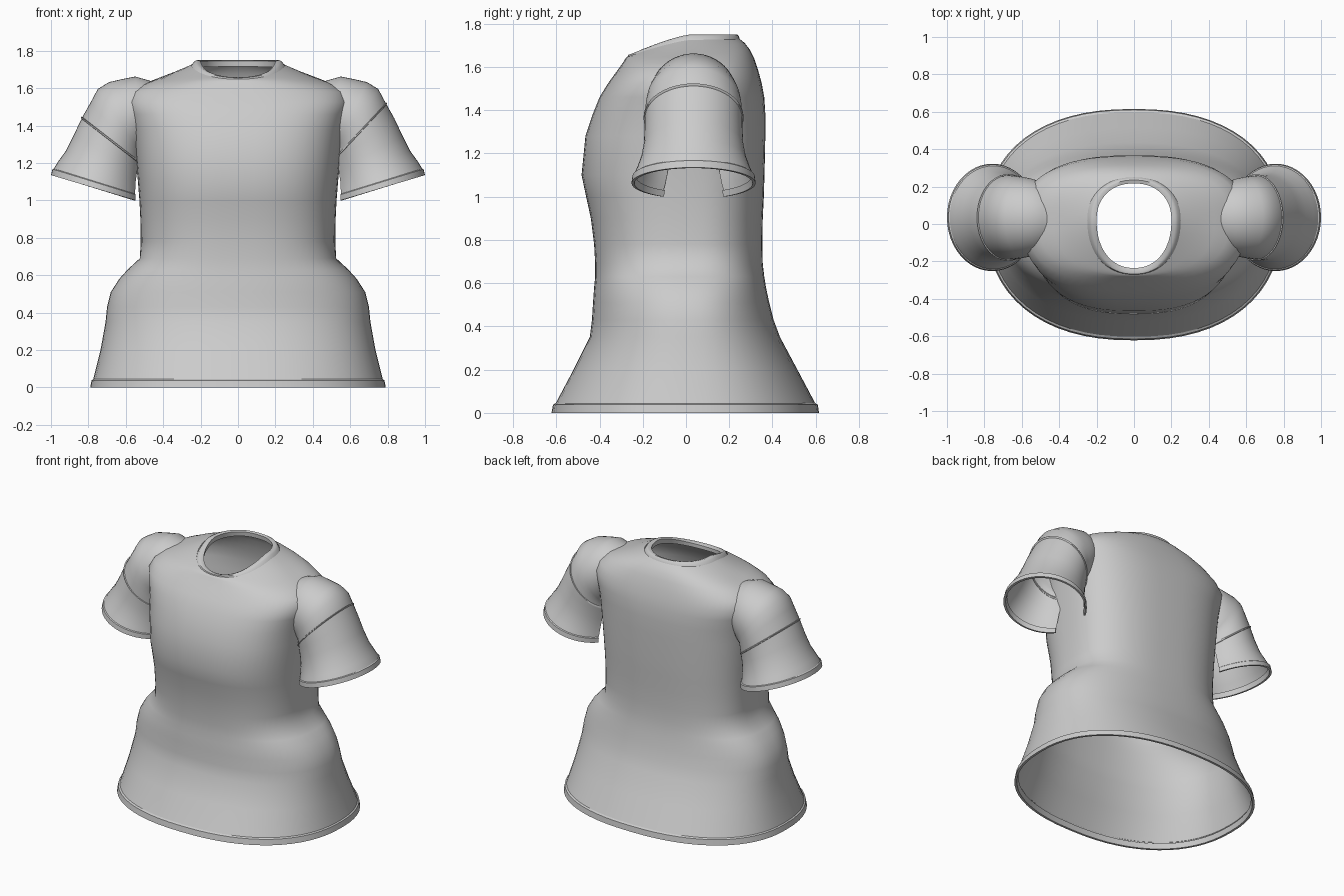
import bpy, bmesh, math
from mathutils import Vector

fabric = bpy.data.materials.new("light grey fabric")
fabric.diffuse_color = (0.6, 0.6, 0.6, 1)


def spow(v, p):
    return math.copysign(abs(v) ** p, v)


def loft(name, rings, closed, angle=45):
    """Skin a list of equally sized point rings into one smooth sheet."""
    bm = bmesh.new()
    vs = [[bm.verts.new(p) for p in r] for r in rings]
    n = len(rings[0])
    for a, b in zip(vs, vs[1:]):
        for i in range(n if closed else n - 1):
            j = (i + 1) % n
            bm.faces.new((a[i], a[j], b[j], b[i]))
    bmesh.ops.recalc_face_normals(bm, faces=bm.faces)
    me = bpy.data.meshes.new(name)
    bm.to_mesh(me)
    bm.free()
    ob = bpy.data.objects.new(name, me)
    bpy.context.collection.objects.link(ob)
    me.materials.append(fabric)
    bpy.ops.object.select_all(action='DESELECT')
    ob.select_set(True)
    bpy.context.view_layer.objects.active = ob
    bpy.ops.object.shade_smooth_by_angle(angle=math.radians(angle))
    return ob


def body_ring(zf, zs, zb, hw, yf, yb, p, n=64):
    """Rounded cross-section with separate front, side and back heights."""
    cy, out = 0.02, []
    for i in range(n):
        t = 2 * math.pi * i / n
        c, s = spow(math.cos(t), 2 / p), spow(math.sin(t), 2 / p)
        y = cy + s * ((yb - cy) if s > 0 else (cy - yf))
        z = zs + ((zb if s > 0 else zf) - zs) * abs(s) ** 1.3
        out.append(Vector((hw * c, y, z)))
    return out


def level(z, *rest):
    return body_ring(z, z, z, *rest)


# Torso and skirt, hem to neck
loft("tunic_body", [
    level(0.04, 0.775, -0.605, 0.60, 2.3),
    level(0.20, 0.735, -0.52, 0.515, 2.3),
    level(0.35, 0.708, -0.445, 0.435, 2.3),
    level(0.43, 0.70, -0.435, 0.405, 2.3),
    level(0.51, 0.68, -0.43, 0.385, 2.3),
    level(0.58, 0.635, -0.425, 0.37, 2.4),
    level(0.63, 0.59, -0.42, 0.362, 2.45),
    level(0.69, 0.525, -0.42, 0.355, 2.6),
    level(0.78, 0.52, -0.425, 0.353, 2.6),
    level(0.90, 0.522, -0.44, 0.355, 2.6),
    level(1.00, 0.527, -0.462, 0.36, 2.6),
    level(1.10, 0.535, -0.483, 0.363, 2.6),
    level(1.28, 0.552, -0.465, 0.367, 2.6),
    level(1.38, 0.565, -0.432, 0.367, 2.6),
    level(1.46, 0.582, -0.40, 0.362, 2.7),
    level(1.525, 0.60, -0.36, 0.35, 2.7),
    level(1.58, 0.575, -0.32, 0.335, 2.6),
    body_ring(1.615, 1.62, 1.64, 0.51, -0.295, 0.315, 2.5),
    body_ring(1.635, 1.65, 1.68, 0.43, -0.282, 0.295, 2.4),
    body_ring(1.645, 1.685, 1.71, 0.34, -0.276, 0.272, 2.3),
    body_ring(1.648, 1.725, 1.728, 0.25, -0.27, 0.25, 2.2),
], True, 60)

# Raised neck binding
loft("neck_binding", [
    body_ring(1.645, 1.72, 1.725, 0.25, -0.27, 0.25, 2.2),
    body_ring(1.655, 1.742, 1.745, 0.235, -0.268, 0.243, 2.2),
    body_ring(1.658, 1.75, 1.75, 0.22, -0.258, 0.235, 2.2),
    body_ring(1.65, 1.745, 1.745, 0.20, -0.235, 0.217, 2.2),
    body_ring(1.625, 1.71, 1.715, 0.205, -0.235, 0.22, 2.2),
], True)

# Skirt hem band
loft("skirt_hem", [
    level(0.045, 0.772, -0.602, 0.597, 2.3),
    level(0.038, 0.783, -0.615, 0.61, 2.3),
    level(0.0, 0.79, -0.622, 0.615, 2.3),
    level(0.0, 0.775, -0.607, 0.60, 2.3),
    level(0.035, 0.767, -0.597, 0.592, 2.3),
], True)


def sleeve_ring(outer, inner, hy, side, grow=0.0, n=40):
    """Arc around the arm, left open where it faces the torso."""
    o, q = Vector((outer[0], 0, outer[1])), Vector((inner[0], 0, inner[1]))
    mid, half = (o + q) / 2, (o - q) / 2
    half *= 1 + grow / half.length
    out = []
    for i in range(n + 1):
        t = math.radians(-150 + 300 * i / n)
        v = mid + half * math.cos(t)
        v.y = 0.035 + (hy + grow) * math.sin(t)
        v.x *= side
        out.append(v)
    return out


for side, label in ((1, "left"), (-1, "right")):
    # Puffed cap flaring into an open bell sleeve
    path = [
        ((0.42, 1.625), (0.48, 1.32), 0.16),
        ((0.49, 1.645), (0.49, 1.30), 0.185),
        ((0.55, 1.662), (0.50, 1.28), 0.20),
        ((0.62, 1.648), (0.50, 1.26), 0.21),
        ((0.69, 1.632), (0.505, 1.25), 0.217),
        ((0.75, 1.595), (0.51, 1.24), 0.222),
        ((0.79, 1.52), (0.51, 1.22), 0.225),
        ((0.835, 1.44), (0.51, 1.19), 0.226),
        ((0.88, 1.345), (0.515, 1.14), 0.230),
        ((0.92, 1.265), (0.52, 1.09), 0.243),
        ((0.96, 1.21), (0.52, 1.045), 0.262),
        ((0.988, 1.165), (0.52, 1.02), 0.278),
    ]
    loft(label + "_sleeve", [sleeve_ring(*p, side) for p in path], False, 60)

    # Cuff band around the sleeve opening
    loft(label + "_cuff", [
        sleeve_ring((0.985, 1.17), (0.52, 1.025), 0.276, side),
        sleeve_ring((0.992, 1.167), (0.515, 1.02), 0.283, side),
        sleeve_ring((1.0, 1.135), (0.515, 0.99), 0.287, side),
        sleeve_ring((0.985, 1.132), (0.525, 0.99), 0.274, side),
        sleeve_ring((0.975, 1.165), (0.53, 1.02), 0.266, side),
    ], False)

    # Narrow stitched ridge across the upper sleeve
    seam = ((0.793, 1.515), (0.51, 1.215), 0.225) if side > 0 else path[7]
    o, q, hy = seam
    loft(label + "_sleeve_seam", [
        sleeve_ring((o[0], o[1] + dz), (q[0], q[1] + dz), hy, side, g)
        for dz, g in ((0.008, -0.004), (0.004, 0.006), (-0.004, 0.006), (-0.008, -0.004))
    ], False)
